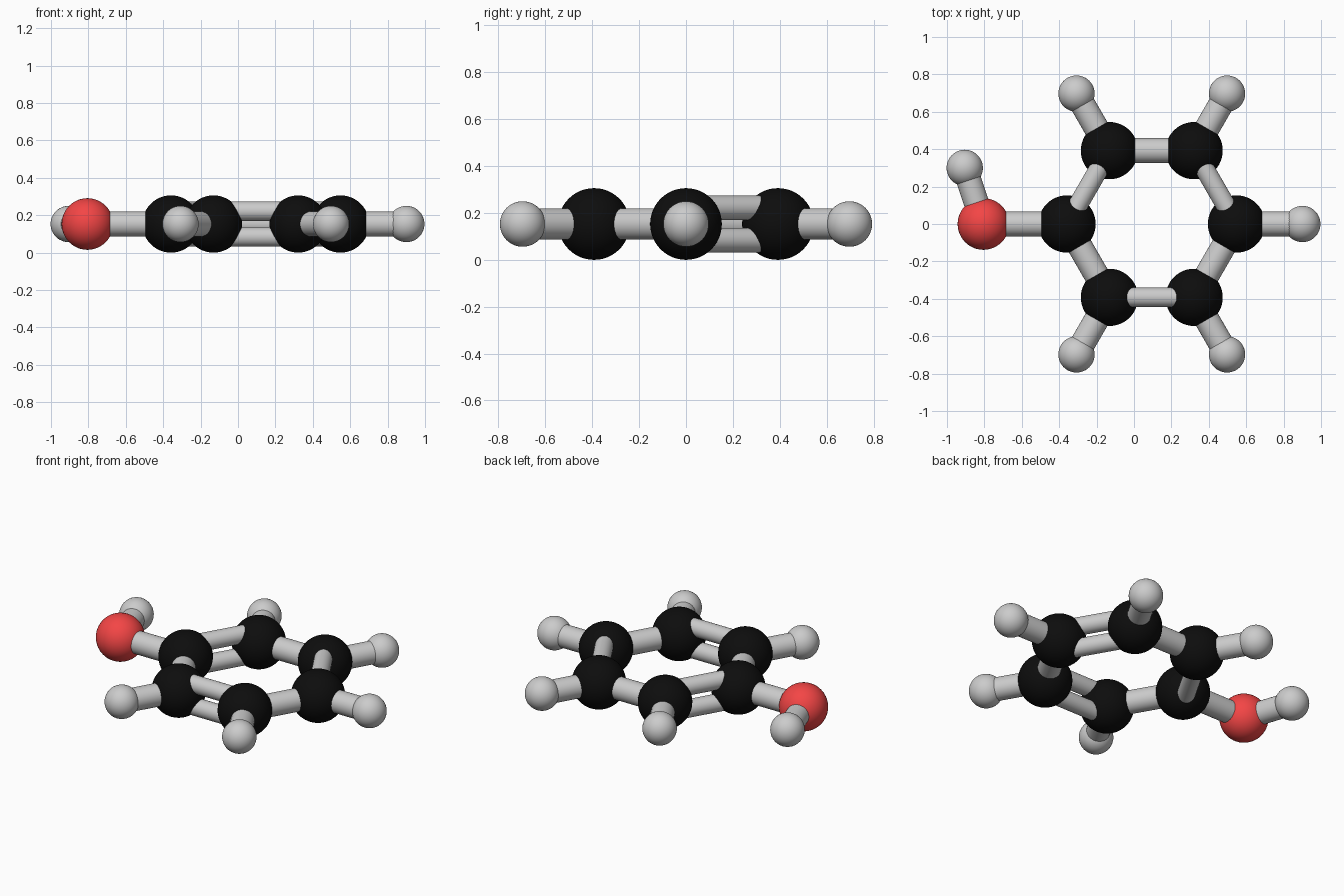
import bpy, math
from mathutils import Vector

if "Cube" in bpy.data.objects:
    bpy.data.objects.remove(bpy.data.objects["Cube"])

Z = 0.153  # height of the molecule's plane


def material(name, color):
    m = bpy.data.materials.new(name)
    m.diffuse_color = color
    m.use_nodes = True
    m.node_tree.nodes["Principled BSDF"].inputs["Base Color"].default_value = m.diffuse_color
    return m


black = material("black", (0.004, 0.004, 0.004, 1))
red = material("red", (0.9, 0.06, 0.06, 1))


def atom(name, xy, radius, mat=None):
    bpy.ops.mesh.primitive_uv_sphere_add(segments=48, ring_count=24, radius=radius,
                                         location=(xy[0], xy[1], Z))
    ob = bpy.context.object
    ob.name = name
    bpy.ops.object.shade_smooth()
    if mat:
        ob.data.materials.append(mat)


def bond(name, a, b, radius=0.067, dz=0.0):
    p, q = Vector((a[0], a[1], Z + dz)), Vector((b[0], b[1], Z + dz))
    d = q - p
    bpy.ops.mesh.primitive_cylinder_add(vertices=32, radius=radius, depth=d.length,
                                        location=(p + q) / 2)
    ob = bpy.context.object
    ob.name = name
    ob.rotation_euler = d.to_track_quat('Z', 'Y').to_euler()
    bpy.ops.object.shade_smooth_by_angle(angle=math.radians(40))


# Carbon ring with its outer hydrogens; the sixth outer atom is the oxygen
cx, ring_r, outer_r = 0.095, 0.453, 0.805
oxygen = (-0.805, 0.0)


def ring_point(i, r):
    t = math.radians(60 * i)
    return (cx + r * math.cos(t), r * math.sin(t))


carbons = [ring_point(i, ring_r) for i in range(6)]
for i, c in enumerate(carbons):
    atom(f"carbon_{i}", c, 0.153, black)
    if i == 3:
        bond("oxygen_bond", c, oxygen)
    else:
        h = ring_point(i, outer_r)
        atom(f"hydrogen_{i}", h, 0.097)
        bond(f"hydrogen_bond_{i}", c, h)

    # Ring bonds alternate between double and single
    n = carbons[(i + 1) % 6]
    if i % 2 == 0:
        for side, dz in (("upper", 0.069), ("lower", -0.069)):
            bond(f"double_bond_{i}_{side}", c, n, 0.052, dz)
    else:
        bond(f"single_bond_{i}", c, n)

# Hydroxyl group
hydroxyl_h = (-0.905, 0.30)
atom("oxygen", oxygen, 0.138, red)
atom("hydroxyl_hydrogen", hydroxyl_h, 0.097)
bond("hydroxyl_bond", oxygen, hydroxyl_h)
